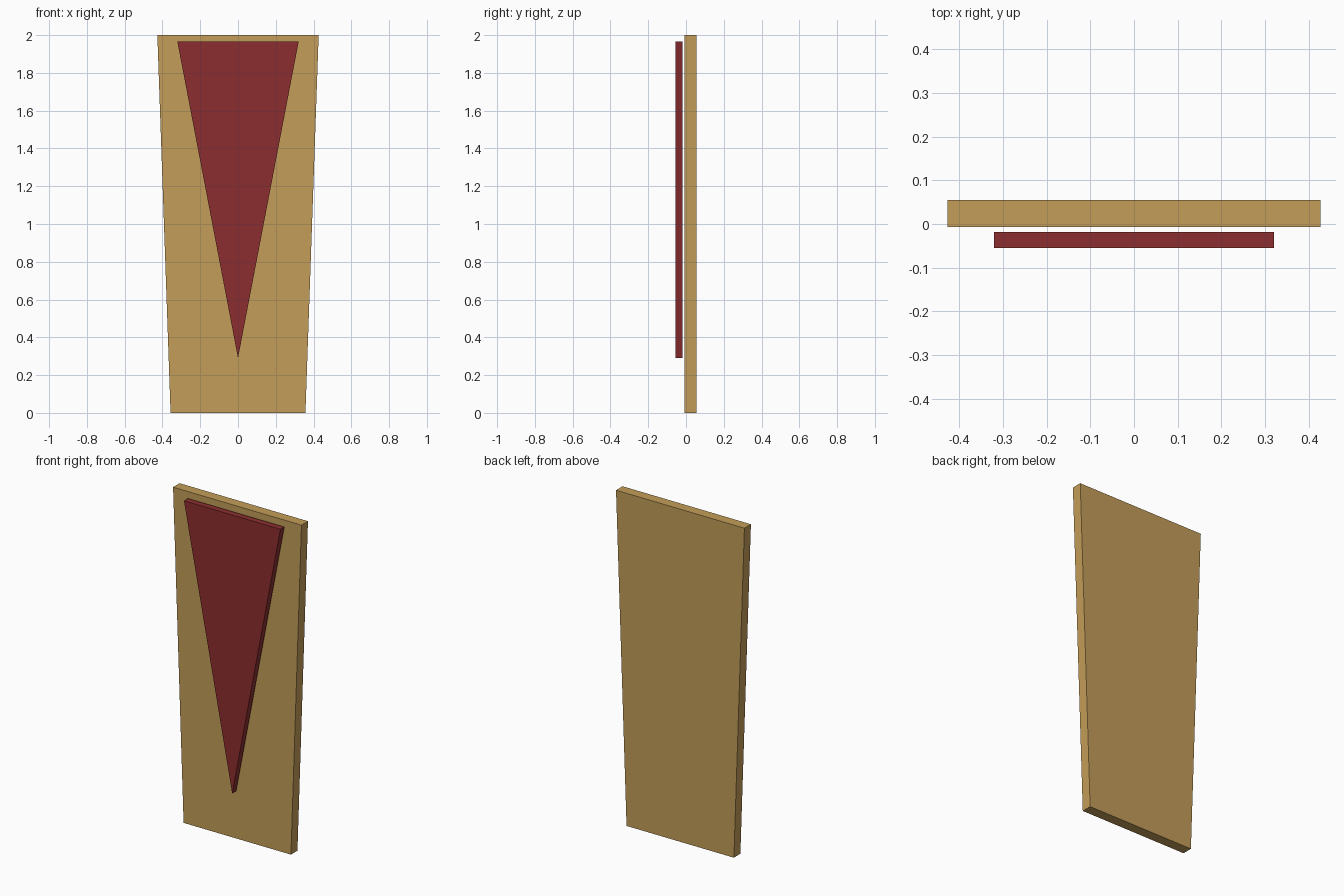
import bpy
import bmesh

if "Cube" in bpy.data.objects:
    bpy.data.objects.remove(bpy.data.objects["Cube"])


def make_material(name, color):
    mat = bpy.data.materials.new(name)
    mat.diffuse_color = (*color, 1.0)
    mat.use_nodes = True
    mat.node_tree.nodes["Principled BSDF"].inputs["Base Color"].default_value = mat.diffuse_color
    return mat


def extruded_panel(name, outline, y_front, y_back, mat):
    """Extrude an (x, z) outline from y_front back to y_back."""
    bm = bmesh.new()
    face = bm.faces.new([bm.verts.new((x, y_front, z)) for x, z in outline])
    result = bmesh.ops.extrude_face_region(bm, geom=[face])
    moved = [v for v in result["geom"] if isinstance(v, bmesh.types.BMVert)]
    bmesh.ops.translate(bm, verts=moved, vec=(0, y_back - y_front, 0))
    bmesh.ops.recalc_face_normals(bm, faces=bm.faces)
    mesh = bpy.data.meshes.new(name)
    bm.to_mesh(mesh)
    bm.free()
    mesh.materials.append(mat)
    obj = bpy.data.objects.new(name, mesh)
    bpy.context.collection.objects.link(obj)
    return obj


tan = make_material("tan", (0.55, 0.34, 0.10))
red = make_material("dark_red", (0.26, 0.027, 0.028))

# Tapered backing board, wider at the top
extruded_panel("board",
               [(-0.357, 0), (0.357, 0), (0.427, 2), (-0.427, 2)],
               -0.007, 0.055, tan)

# Downward-pointing triangle floating just in front of the board
extruded_panel("triangle_panel",
               [(0, 0.29), (0.321, 1.965), (-0.321, 1.965)],
               -0.055, -0.018, red)
